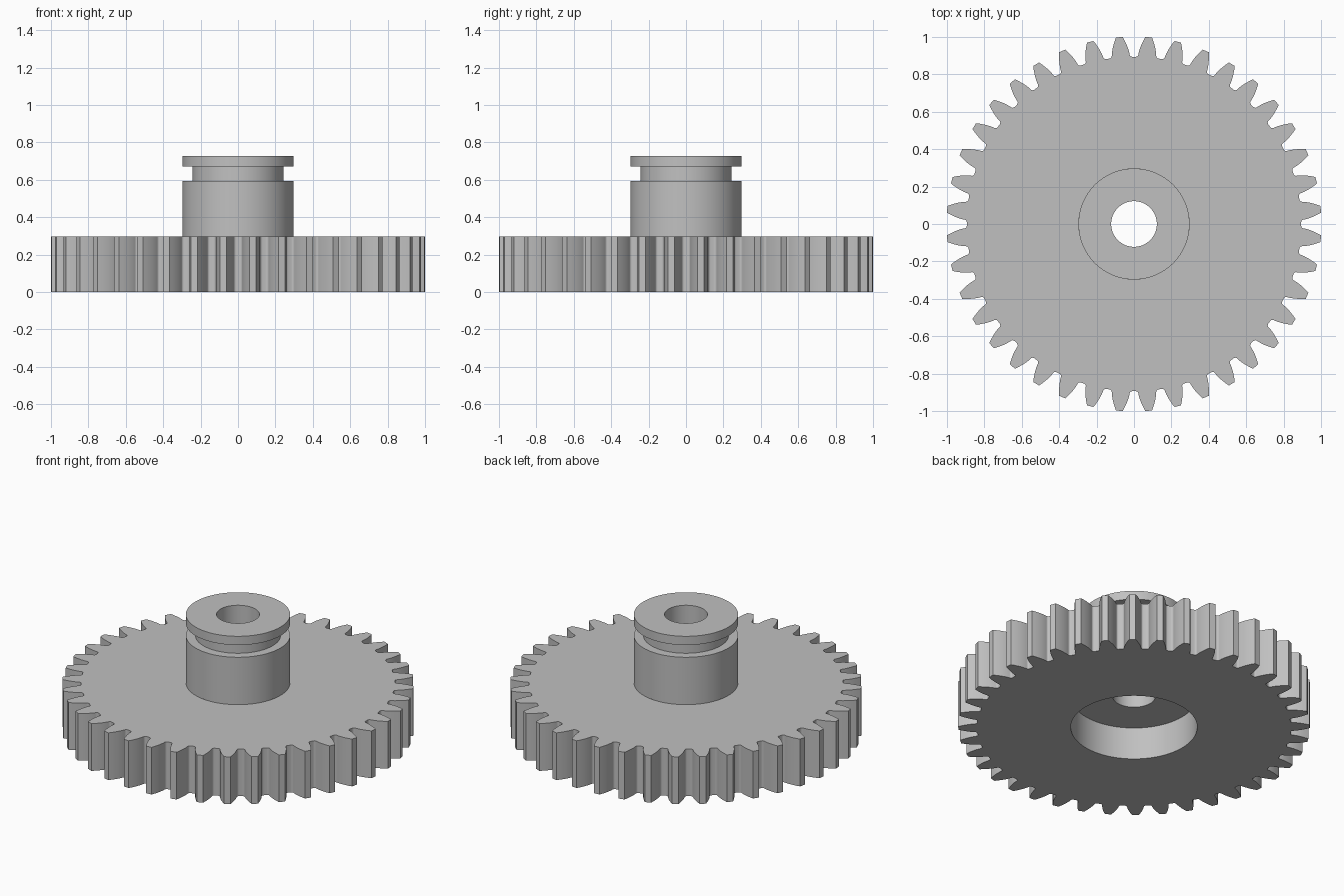
import bpy
import bmesh
from math import sin, cos, tan, acos, pi, radians

cube = bpy.data.objects.get("Cube")
if cube:
    bpy.data.objects.remove(cube, do_unlink=True)

# Single grey material
grey = bpy.data.materials.new("plain grey")
grey.use_nodes = True
colour = (0.53, 0.53, 0.53, 1)
grey.diffuse_color = colour
grey.node_tree.nodes["Principled BSDF"].inputs["Base Color"].default_value = colour

# Main dimensions
TEETH = 40
TIP, PITCH, ROOT = 1.0018, 0.954, 0.894
BASE = PITCH * cos(radians(20))
THICK = 0.297
HUB, GROOVE, BORE = 0.297, 0.243, 0.122
RECESS, RECESS_TOP = 0.36, 0.203


def circle(radius, count):
    return [(radius * cos(2 * pi * i / count), radius * sin(2 * pi * i / count))
            for i in range(count)]


def involute(r):
    a = acos(min(1, BASE / r))
    return tan(a) - a


def half_tooth():
    """(angle from tooth centre, radius), from the gap up to the tip."""
    def half_angle(r):
        return pi / (2 * TEETH) + involute(PITCH) - involute(r)
    start = ROOT + 0.0135
    edge = half_angle(start)
    sweep = 0.0135 / start
    points = []
    for i in range(5):                       # root fillet
        t = i / 5 * pi / 2
        points.append((edge + sweep * (1 - sin(t)),
                       ROOT + (start - ROOT) * (1 - cos(t))))
    for i in range(6):                       # involute flank
        r = start + (TIP - start) * i / 5
        points.append((half_angle(r), r))
    return points


def gear_outline():
    half = half_tooth()
    tooth = [(-a, r) for a, r in half] + [(a, r) for a, r in reversed(half)]
    return [(r * cos(a + c), r * sin(a + c))
            for c in ((k + 0.5) * 2 * pi / TEETH for k in range(TEETH))
            for a, r in tooth]


def loft(name, rings):
    """Join successive (outline, height) rings with quads."""
    bm = bmesh.new()
    loops = [[bm.verts.new((x, y, z)) for x, y in outline] for outline, z in rings]
    for a, b in zip(loops, loops[1:]):
        for i in range(len(a)):
            j = (i + 1) % len(a)
            bm.faces.new((a[i], b[i], b[j], a[j]))
    mesh = bpy.data.meshes.new(name)
    bm.to_mesh(mesh)
    bm.free()
    mesh.materials.append(grey)
    obj = bpy.data.objects.new(name, mesh)
    bpy.context.collection.objects.link(obj)
    bpy.ops.object.select_all(action='DESELECT')
    obj.select_set(True)
    bpy.context.view_layer.objects.active = obj
    bpy.ops.object.shade_smooth_by_angle(angle=radians(30))
    return obj


# Toothed wheel with a round recess underneath
teeth = gear_outline()
n = len(teeth)
loft("gear_wheel", [
    (circle(HUB, n), THICK), (teeth, THICK), (teeth, 0),
    (circle(RECESS, n), 0), (circle(RECESS, n), RECESS_TOP),
    (circle(BORE, n), RECESS_TOP)])

# Grooved hub with a through bore
hub_profile = [
    (BORE, RECESS_TOP), (BORE, 0.727), (HUB, 0.727), (HUB, 0.672),
    (GROOVE, 0.672), (GROOVE, 0.595), (HUB, 0.595), (HUB, THICK)]
loft("grooved_hub", [(circle(r, 160), z) for r, z in hub_profile])
